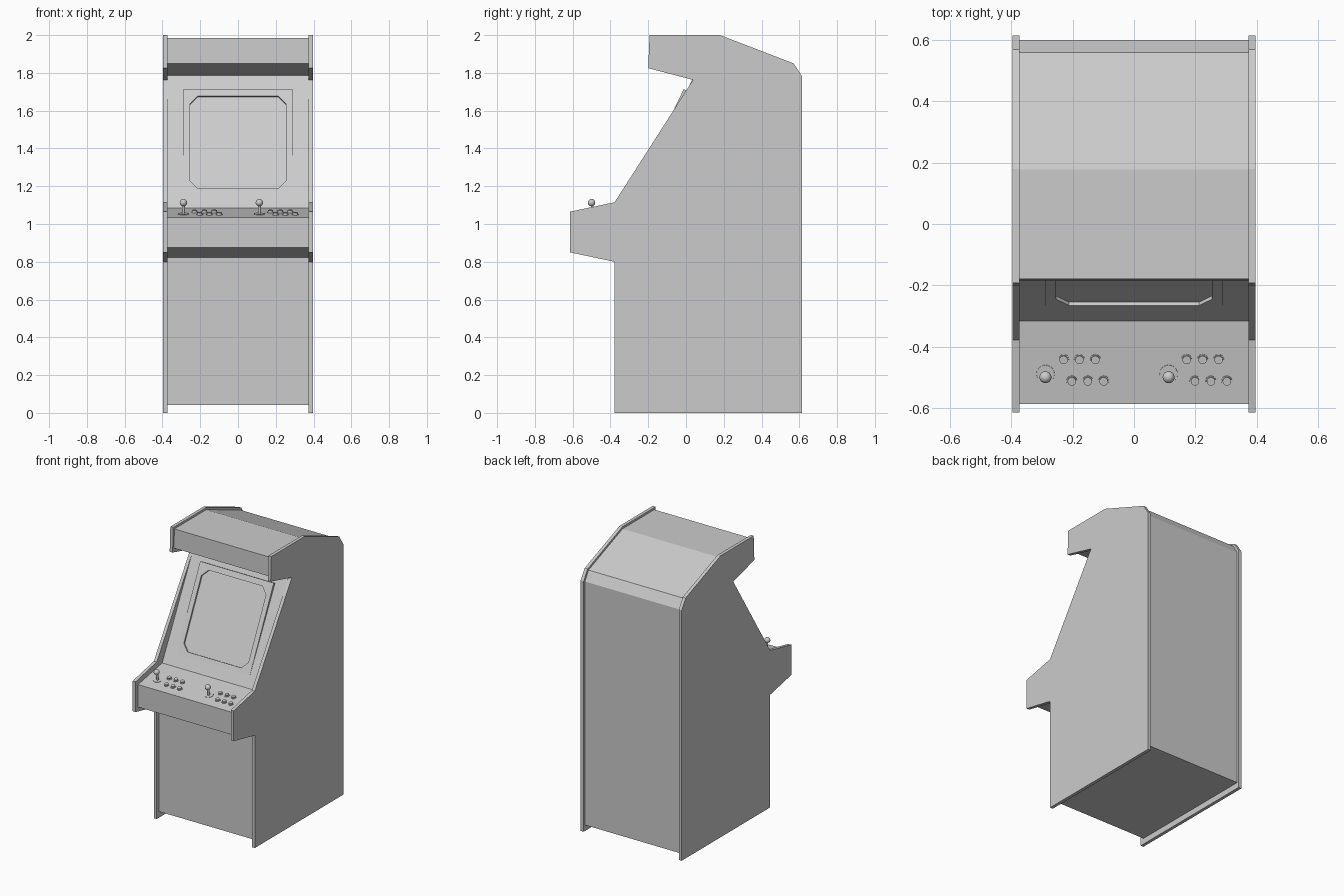
import bpy, bmesh, math
from mathutils import Vector, Matrix

if "Cube" in bpy.data.objects:
    bpy.data.objects.remove(bpy.data.objects["Cube"])


def prism(name, pts, vec):
    """Closed solid: planar outline pts extruded along vec."""
    bm = bmesh.new()
    face = bm.faces.new([bm.verts.new(p) for p in pts])
    geo = bmesh.ops.extrude_face_region(bm, geom=[face])["geom"]
    verts = [g for g in geo if isinstance(g, bmesh.types.BMVert)]
    bmesh.ops.translate(bm, verts=verts, vec=vec)
    bmesh.ops.recalc_face_normals(bm, faces=bm.faces)
    return finish(name, bm)


def finish(name, bm):
    me = bpy.data.meshes.new(name)
    bm.to_mesh(me)
    bm.free()
    ob = bpy.data.objects.new(name, me)
    bpy.context.collection.objects.link(ob)
    return ob


def side_prism(name, profile, x0, x1):
    return prism(name, [(x0, y, z) for y, z in profile], (x1 - x0, 0, 0))


def smooth(ob):
    bpy.ops.object.select_all(action='DESELECT')
    ob.select_set(True)
    bpy.context.view_layer.objects.active = ob
    bpy.ops.object.shade_smooth_by_angle(angle=math.radians(35))


def boolean(ob, other, op):
    mod = ob.modifiers.new(op.lower(), 'BOOLEAN')
    mod.operation, mod.solver, mod.object = op, 'EXACT', other
    other.hide_render = True
    other.hide_set(True)


# Side panels
panel = [(-0.378, 0), (0.615, 0), (0.615, 1.78), (0.57, 1.85), (0.18, 2.0),
         (-0.193, 2.0), (-0.2, 1.825), (0.037, 1.763), (-0.378, 1.115),
         (-0.615, 1.065), (-0.615, 0.85), (-0.378, 0.80)]
side_prism("right_side_panel", panel, 0.374, 0.397)
side_prism("left_side_panel", panel, -0.397, -0.374)

# Inner cabinet: kick panel, control deck, screen slope, header, roof and back
inner = [(-0.35, 0.042), (0.6, 0.042), (0.6, 1.772), (0.56, 1.838), (0.178, 1.985),
         (-0.18, 1.985), (-0.184, 1.85), (0.0435, 1.785), (-0.3165, 1.085),
         (-0.587, 1.035), (-0.587, 0.875), (-0.35, 0.822)]
cabinet = side_prism("cabinet_body", inner, -0.374, 0.374)

# Screen bezel: wedge standing slightly proud of the slope at its top
bezel = side_prism("screen_bezel_helper", [(-0.280, 1.159), (-0.012, 1.714),
                                           (0.024, 1.697), (-0.244, 1.142)], -0.289, 0.289)
boolean(cabinet, bezel, 'UNION')

# Recessed screen with clipped corners
slope = Vector((0, 0.268, 0.555)).normalized()
out = Vector((0, -slope.z, slope.y))
w, lo, hi, c = 0.254, 1.188, 1.678, 0.042
outline = [(-w + c, lo), (w - c, lo), (w, lo + c), (w, hi - c),
           (w - c, hi), (-w + c, hi), (-w, hi - c), (-w, lo + c)]
pts = [Vector((x, -0.280 + (z - 1.159) * 0.268 / 0.555, z)) - out * 0.012 for x, z in outline]
cutter = prism("screen_recess_cutter", pts, out * 0.08)
boolean(cabinet, cutter, 'DIFFERENCE')

# Controls, placed square to the tilted control deck
tilt = math.atan2(0.05, 0.2705)


def lathe_stack(name, x, y, parts):
    """Cylinders (radius, bottom, top) stacked along the deck normal."""
    bm = bmesh.new()
    for r, b, t in parts:
        bmesh.ops.create_cone(bm, cap_ends=True, segments=24, radius1=r, radius2=r * 0.97,
                              depth=t - b, matrix=Matrix.Translation((0, 0, (b + t) / 2)))
    if name.startswith("joystick"):
        bmesh.ops.create_uvsphere(bm, u_segments=24, v_segments=16, radius=0.0195,
                                  matrix=Matrix.Translation((0, 0, 0.061)))
    z = 1.035 + (y + 0.587) * math.tan(tilt)
    bm.transform(Matrix.Translation((x, y, z)) @ Matrix.Rotation(tilt, 4, 'X'))
    smooth(finish(name, bm))


for player, x0 in enumerate((-0.289, 0.113), 1):
    lathe_stack(f"joystick_{player}", x0, -0.489,
                [(0.03, -0.004, 0.002), (0.008, -0.004, 0.055)])
    for row, (dx, y) in enumerate(((0.059, -0.442), (0.086, -0.512)), 1):
        for i in range(3):
            lathe_stack(f"button_{player}_{row}_{i + 1}", x0 + dx + 0.052 * i, y,
                        [(0.0175, -0.004, 0.004), (0.014, -0.004, 0.012)])
